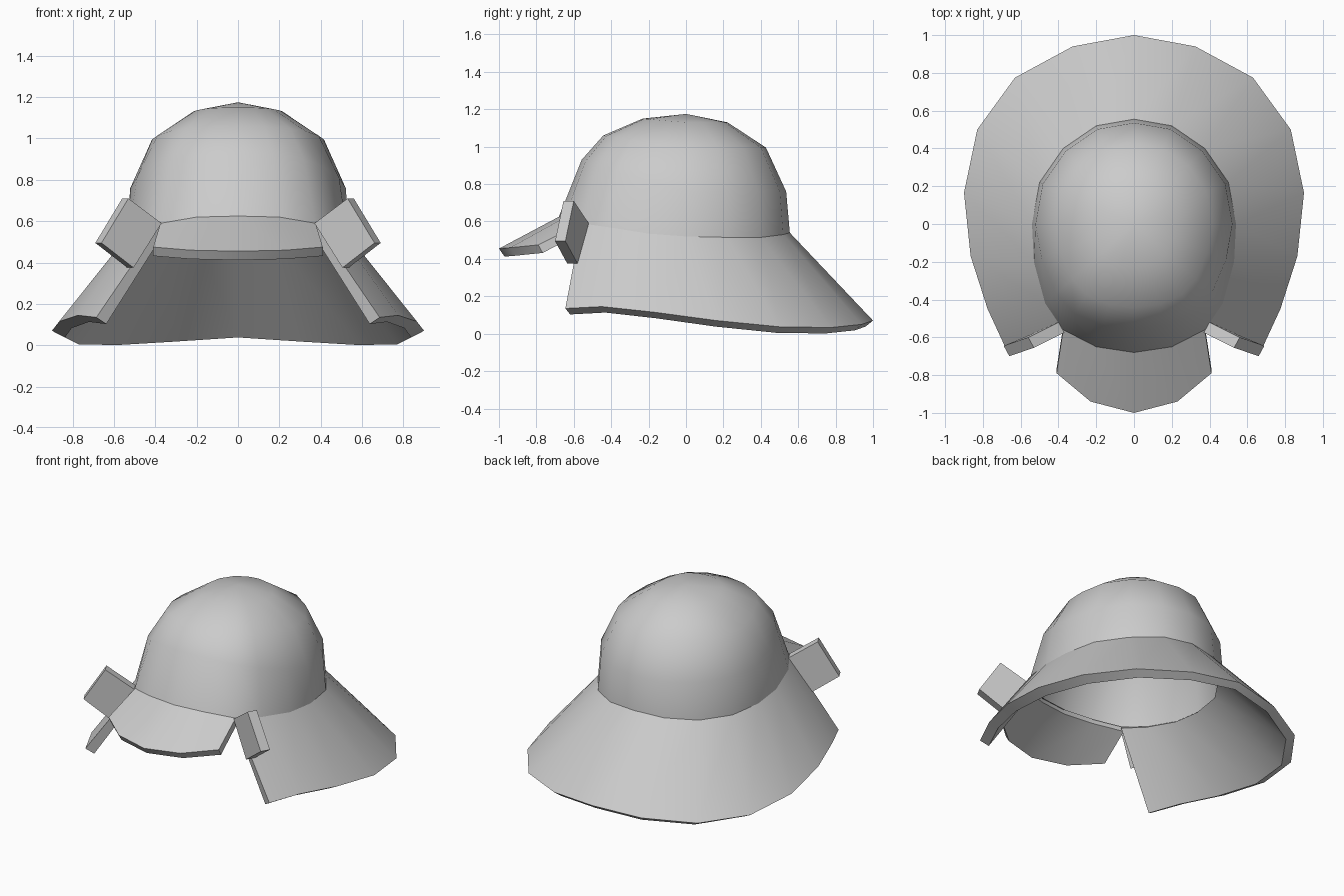
import bpy
import bmesh
from math import radians
from mathutils import Vector

old = bpy.data.objects.get("Cube")
if old:
    bpy.data.objects.remove(old, do_unlink=True)

# One plain grey for the whole helmet
GREY = (0.6, 0.6, 0.6, 1)
grey = bpy.data.materials.new("plain_grey")
grey.use_nodes = True
grey.diffuse_color = GREY
grey.node_tree.nodes["Principled BSDF"].inputs["Base Color"].default_value = GREY


def finish(name, bm):
    """Turn a bmesh into a shaded, coloured object."""
    bmesh.ops.remove_doubles(bm, verts=bm.verts, dist=0.0005)
    bmesh.ops.recalc_face_normals(bm, faces=bm.faces)
    mesh = bpy.data.meshes.new(name)
    bm.to_mesh(mesh)
    bm.free()
    mesh.materials.append(grey)
    obj = bpy.data.objects.new(name, mesh)
    bpy.context.collection.objects.link(obj)
    bpy.ops.object.select_all(action='DESELECT')
    obj.select_set(True)
    bpy.context.view_layer.objects.active = obj
    bpy.ops.object.shade_smooth_by_angle(angle=radians(40))
    return obj


def flip(p):
    return (-p[0], p[1], p[2])


def strip(half):
    """Mirror a half outline that starts on the centre line."""
    return [flip(p) for p in half[:0:-1]] + list(half)


def loop(half):
    """Mirror a half outline with both ends on the centre line."""
    return list(half) + [flip(p) for p in half[-2:0:-1]]


def shell(name, rows, scale, drop, closed=False):
    """Skin rows of points and close them with a scaled, lowered lining."""
    bm = bmesh.new()

    def lining(p):
        return (p[0] * scale[0], p[1] * scale[1], p[2] - drop)

    outer = [[bm.verts.new(p) for p in row] for row in rows]
    inner = [[bm.verts.new(lining(p)) for p in row] for row in rows]
    n = len(rows[0])
    span = n if closed else n - 1

    def quad(a, b, c, d):
        bm.faces.new((a, b, c, d))

    for layer in (outer, inner):
        for r, s in zip(layer, layer[1:]):
            for i in range(span):
                j = (i + 1) % n
                quad(r[i], r[j], s[j], s[i])
    # Edge faces along the borders
    for k in ((-1,) if closed else (0, -1)):
        for i in range(span):
            j = (i + 1) % n
            quad(outer[k][i], outer[k][j], inner[k][j], inner[k][i])
    if not closed:
        for i in (0, -1):
            for k in range(len(rows) - 1):
                quad(outer[k][i], outer[k + 1][i], inner[k + 1][i], inner[k][i])
    return finish(name, bm)


# Rim of the bowl, front centre to back centre
rim = [(0, -.68, .625), (.2, -.65, .62), (.375, -.56, .59), (.47, -.42, .57),
       (.53, -.2, .535), (.54, 0, .52), (.5, .22, .515), (.375, .4, .515),
       (.2, .52, .53), (0, .555, .54)]

# Bowl: rings that swell towards the brow
TOP = 1.175
rings = [(.4, 1.13, .34, 1.15), (.77, .995, .65, 1.06), (.965, .76, .82, .93)]
rows = [loop([(0, 0, TOP)] * len(rim))]
for size, height, brow_size, brow_height in rings:
    half = []
    for x, y, z in rim:
        w = max(0, y / rim[0][1])
        f = size + (brow_size - size) * w
        half.append((x * f, y * f, height + (brow_height - height) * w))
    rows.append(loop(half))
rows.append(loop(rim))
shell("bowl", rows, (.95, .95), .025, closed=True)

# Flared neck guard, back centre to front ends
hem = [(0, 1, .07), (.325, .94, .05), (.63, .775, .033), (.83, .5, .037),
       (.9, .165, .07), (.865, -.17, .115), (.775, -.45, .145), (.685, -.645, .135)]
shell("neck_guard", [strip(rim[:1:-1]), strip(hem)], (.93, .96), .032)

# Visor over the brow
visor_edge = [(0, -1, .455), (.23, -.94, .46), (.41, -.79, .475)]
shell("visor", [strip(rim[:3]), strip(visor_edge)], (1, .97), .043)

# Turned-back plates beside the brow
plate = [(.56, -.6, .71), (.4, -.52, .59), (.535, -.58, .375), (.69, -.645, .495)]
for side in ("left", "right"):
    bm = bmesh.new()
    pts = plate if side == "left" else [flip(p) for p in plate]
    face = bm.faces.new([bm.verts.new(p) for p in pts])
    push = Vector((-.03 if side == "left" else .03, -.055, 0))
    front = bmesh.ops.extrude_face_region(bm, geom=[face], use_keep_orig=True)
    moved = [g for g in front["geom"] if isinstance(g, bmesh.types.BMVert)]
    bmesh.ops.translate(bm, verts=moved, vec=push)
    finish(side + "_side_plate", bm)
